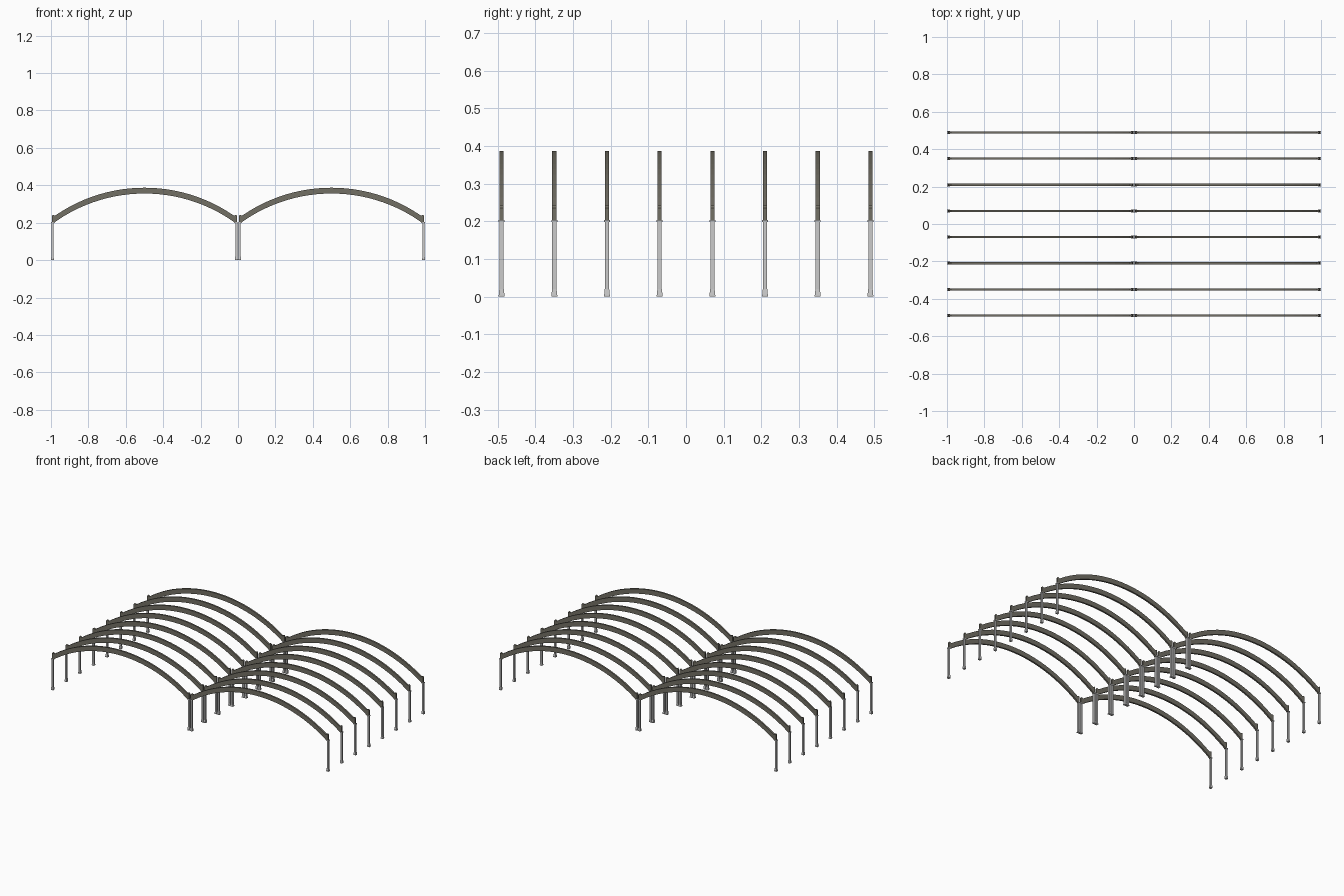
import bpy, bmesh, math

if "Cube" in bpy.data.objects:
    bpy.data.objects.remove(bpy.data.objects["Cube"])

ROWS = [-0.4895 + i * 0.979 / 7 for i in range(8)]


def box(bm, x, y, z0, z1, w0, d0, w1=None, d1=None):
    """Square post piece, optionally tapered towards the top."""
    w1, d1 = w1 or w0, d1 or d0
    rings = []
    for z, w, d in ((z0, w0, d0), (z1, w1, d1)):
        rings.append([bm.verts.new((x + sx * w / 2, y + sy * d / 2, z))
                      for sx, sy in ((-1, -1), (1, -1), (1, 1), (-1, 1))])
    a, b = rings
    bm.faces.new(a[::-1])
    bm.faces.new(b)
    for i in range(4):
        j = (i + 1) % 4
        bm.faces.new((a[i], a[j], b[j], b[i]))


def rib(bm, cx, y, depth):
    """Curved beam: outer and inner line swept into a rectangular section."""
    n, half, r = 24, 0.478, 0.84
    line = [(-0.495, 0.236, -0.495, 0.198), (-0.49, 0.243, -0.484, 0.198)]
    for i in range(n + 1):
        x = -half + 2 * half * i / n
        drop = r - math.sqrt(r * r - x * x)
        line.append((x, 0.387 - drop, x * 0.985, 0.356 - drop * 0.985))
    line += [(-a, b, -c, d) for a, b, c, d in line[1::-1]]
    rings = []
    for a, b, c, d in line:
        rings.append([bm.verts.new((cx + px, y + py, pz)) for px, py, pz in (
            (a, -depth / 2, b), (a, depth / 2, b),
            (c, depth / 2, d), (c, -depth / 2, d))])
    for p, q in zip(rings, rings[1:]):
        for i in range(4):
            j = (i + 1) % 4
            bm.faces.new((p[i], p[j], q[j], q[i]))
    bm.faces.new(rings[0])
    bm.faces.new(rings[-1][::-1])


def finish(bm, name):
    bmesh.ops.recalc_face_normals(bm, faces=bm.faces)
    me = bpy.data.meshes.new(name)
    bm.to_mesh(me)
    bm.free()
    ob = bpy.data.objects.new(name, me)
    bpy.context.collection.objects.link(ob)
    return ob


def paint(ob, name, c):
    m = bpy.data.materials.new(name)
    m.diffuse_color = (*c, 1)
    m.use_nodes = True
    m.node_tree.nodes["Principled BSDF"].inputs["Base Color"].default_value = m.diffuse_color
    ob.data.materials.append(m)


# Two bays of arched beams, eight rows deep
bm = bmesh.new()
for y in ROWS:
    for cx in (-0.5, 0.5):
        rib(bm, cx, y, 0.011)
paint(finish(bm, "arched_beams"), "beam_grey", (0.17, 0.16, 0.13))

# Posts under both ends of every arch
posts, feet, caps = bmesh.new(), bmesh.new(), bmesh.new()
for y in ROWS:
    for x in (-0.992, -0.009, 0.009, 0.992):
        box(posts, x, y, 0.0, 0.2, 0.011, 0.011)
        # Tapered foot on a small base plate
        box(feet, x, y, 0.0, 0.005, 0.016, 0.016)
        box(feet, x, y, 0.005, 0.02, 0.015, 0.015, 0.012, 0.012)
        # Cap plate where the beam meets the post
        box(caps, x, y, 0.198, 0.204, 0.014, 0.016)
finish(posts, "posts")
finish(feet, "post_feet")
finish(caps, "post_caps")
